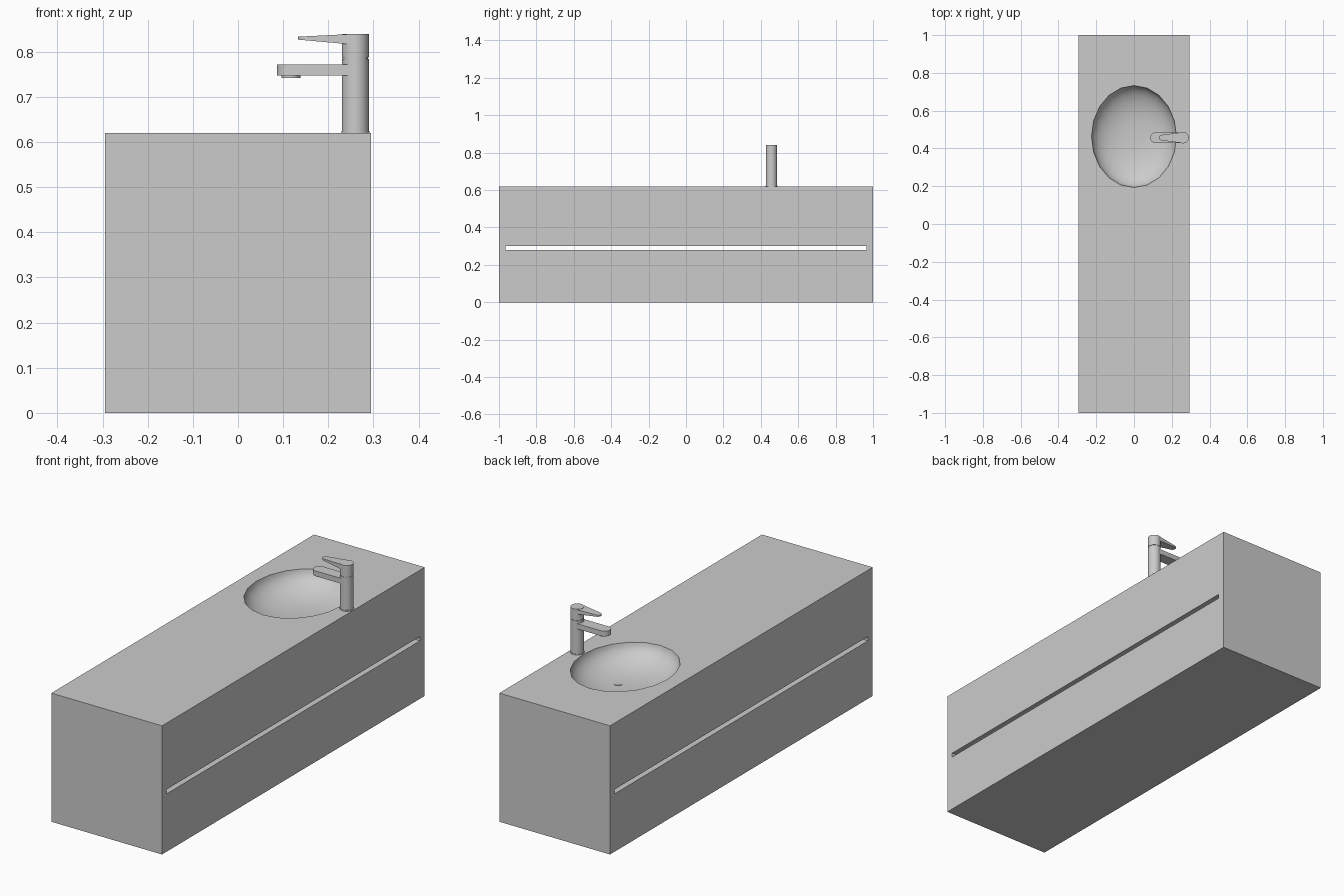
import bpy, bmesh
from math import sin, cos, pi, radians

if "Cube" in bpy.data.objects:
    bpy.data.objects.remove(bpy.data.objects["Cube"])

HX, TOP, SLAB = 0.295, 0.62, 0.575      # half width, counter top, counter underside
BY, RX, RY, SIDES = 0.463, 0.225, 0.27, 20   # basin centre and radii
FX, FY, FR = 0.26, 0.457, 0.03          # tap position and radius


def finish(name, bm, smooth=False):
    me = bpy.data.meshes.new(name)
    bm.to_mesh(me)
    bm.free()
    ob = bpy.data.objects.new(name, me)
    bpy.context.collection.objects.link(ob)
    if smooth:
        me.shade_smooth()
        me.set_sharp_from_angle(angle=radians(40))
    return ob


def box(name, lo, hi, open_top=False):
    bm = bmesh.new()
    bmesh.ops.create_cube(bm, size=1)
    for v in bm.verts:
        v.co = [hi[i] if v.co[i] > 0 else lo[i] for i in range(3)]
    if open_top:
        bm.normal_update()
        bmesh.ops.delete(bm, geom=[f for f in bm.faces if f.normal.z > 0.9], context='FACES_ONLY')
    return finish(name, bm)


def prism(name, outline, zlo, zhi, smooth=True):
    """Plan outline closed between two heights, each a function of x."""
    bm = bmesh.new()
    lo = [bm.verts.new((x, y, zlo(x))) for x, y in outline]
    hi = [bm.verts.new((x, y, zhi(x))) for x, y in outline]
    n = len(outline)
    bm.faces.new(hi)
    bm.faces.new(lo[::-1])
    for i in range(n):
        j = (i + 1) % n
        bm.faces.new((lo[i], lo[j], hi[j], hi[i]))
    return finish(name, bm, smooth)


def ellipse(cx, cy, rx, ry, n=32):
    return [(cx + rx * cos(2 * pi * i / n), cy + ry * sin(2 * pi * i / n)) for i in range(n)]


def cylinder(name, cx, cy, r, z0, z1):
    return prism(name, ellipse(cx, cy, r, r), lambda x: z0, lambda x: z1)


def lever(tip_x, tip_r, root_r, n=10):
    """Round-nosed outline from the tip back into the tap body."""
    nose = [(tip_x + tip_r + tip_r * cos(a), FY + tip_r * sin(a))
            for a in (pi / 2 + pi * i / n for i in range(n + 1))]
    return nose + [(FX, FY - root_r), (FX, FY + root_r)]


# Cabinet: two halves, drawers separated by a full-depth slot
for s, side in ((-1, "left"), (1, "right")):
    def span(a, b):
        return sorted((s * a, s * b))
    y0, y1 = span(0, 0.965)
    box(side + "_lower_drawer", (-HX, y0, 0), (HX, y1, 0.279))
    box(side + "_upper_drawer", (-HX, y0, 0.30), (HX, y1, SLAB), open_top=True)
    y0, y1 = span(0.965, 1)
    box(side + "_end_panel", (-HX, y0, 0), (HX, y1, SLAB))

# Counter with an oval cut-out
counter = box("counter", (-HX, -1, SLAB), (HX, 1, TOP))
cutter = prism("basin_cutter", ellipse(0, BY, RX, RY, SIDES), lambda x: 0.5, lambda x: 0.7, False)
cutter.hide_render = True
cutter.hide_set(True)
cut = counter.modifiers.new("cut_out", 'BOOLEAN')
cut.operation, cut.object, cut.solver = 'DIFFERENCE', cutter, 'EXACT'

# Basin bowl
DEPTH, RINGS = 0.10, 9
bm = bmesh.new()
rings = []
for k in range(RINGS):
    t = k / RINGS * pi / 2
    r, z = cos(t) ** 0.8, TOP - DEPTH * sin(t) ** 1.1
    rings.append([bm.verts.new((x, y, z)) for x, y in ellipse(0, BY, RX * r, RY * r, SIDES)])
for a, b in zip(rings, rings[1:]):
    for i in range(SIDES):
        j = (i + 1) % SIDES
        bm.faces.new((a[i], a[j], b[j], b[i]))
bm.faces.new(rings[-1])
finish("basin", bm, True)
cylinder("drain", 0.045, BY - 0.01, 0.018, 0.51, 0.524)

# Tap
cylinder("tap_base", FX, FY, FR + 0.001, TOP, 0.625)
cylinder("tap_body", FX, FY, FR, 0.625, 0.784)
cylinder("tap_joint", FX, FY, FR - 0.002, 0.784, 0.787)
cylinder("tap_cap", FX, FY, FR, 0.787, 0.84)
prism("spout", lever(0.086, 0.028, 0.028), lambda x: 0.747, lambda x: 0.772)
cylinder("aerator", 0.117, FY, 0.021, 0.742, 0.75)
prism("handle", lever(0.133, 0.015, 0.029),
      lambda x: 0.827 - 0.09 * (x - 0.133), lambda x: 0.8335 + 0.05 * (x - 0.133))
